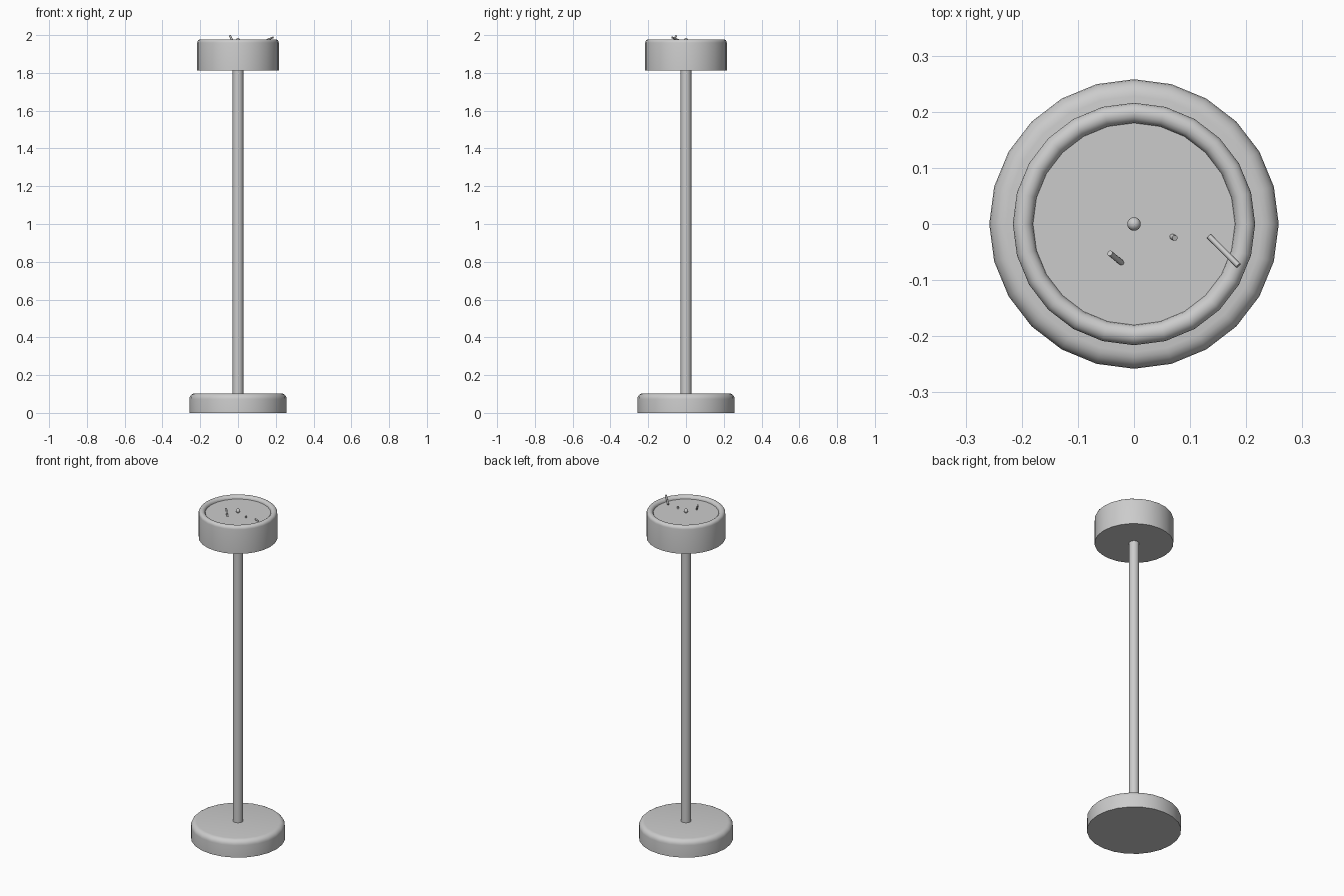
import bpy, bmesh, math
from mathutils import Vector

cube = bpy.data.objects.get("Cube")
if cube:
    bpy.data.objects.remove(cube, do_unlink=True)

grey = bpy.data.materials.new("plain grey")
grey.use_nodes = True
COLOUR = (0.6, 0.6, 0.6, 1)
grey.diffuse_color = COLOUR
grey.node_tree.nodes["Principled BSDF"].inputs["Base Color"].default_value = COLOUR


def finish(name, bm):
    """Turn a bmesh into a smooth-shaded object with sharp edges kept."""
    bmesh.ops.recalc_face_normals(bm, faces=bm.faces)
    mesh = bpy.data.meshes.new(name)
    bm.to_mesh(mesh)
    bm.free()
    mesh.materials.append(grey)
    obj = bpy.data.objects.new(name, mesh)
    bpy.context.collection.objects.link(obj)
    bpy.ops.object.select_all(action="DESELECT")
    obj.select_set(True)
    bpy.context.view_layer.objects.active = obj
    bpy.ops.object.shade_smooth_by_angle(angle=math.radians(40))
    return obj


def lathe(name, profile, sides=24):
    """Spin an (r, z) profile round the z axis; the ends are on the axis."""
    bm = bmesh.new()
    verts = [bm.verts.new((r, 0, z)) for r, z in profile]
    edges = [bm.edges.new(pair) for pair in zip(verts, verts[1:])]
    bmesh.ops.spin(bm, geom=verts + edges, cent=(0, 0, 0), axis=(0, 0, 1),
                   angle=math.tau, steps=sides)
    bmesh.ops.remove_doubles(bm, verts=bm.verts, dist=1e-4)
    return finish(name, bm)


def arc(r, z, radius, end, steps):
    """Profile points from facing outward round to the end angle."""
    angles = [math.radians(end) * i / steps for i in range(steps + 1)]
    return [(r + radius * math.cos(a), z + radius * math.sin(a)) for a in angles]


def rod(name, start, end, radius, sides=12):
    """Closed cylinder between two points."""
    a, b = Vector(start), Vector(end)
    bm = bmesh.new()
    bmesh.ops.create_cone(bm, cap_ends=True, segments=sides, radius1=radius,
                          radius2=radius, depth=(b - a).length)
    bm.transform((b - a).to_track_quat("Z", "Y").to_matrix().to_4x4())
    bmesh.ops.translate(bm, verts=bm.verts, vec=(a + b) / 2)
    return finish(name, bm)


# Weighted foot with a rounded upper edge
lathe("base", [(0, 0), (0.258, 0)] + arc(0.228, 0.073, 0.03, 90, 5) + [(0, 0.103)])

# Upright pole
rod("pole", (0, 0, 0.09), (0, 0, 1.83), 0.028, 24)

# Shallow tray with a rolled lip
lathe("tray", [(0, 1.813), (0.216, 1.813)] + arc(0.198, 1.96, 0.018, 180, 8)
      + [(0, 1.96)])

# Centre knob
bm = bmesh.new()
bmesh.ops.create_uvsphere(bm, u_segments=16, v_segments=10, radius=0.012)
bmesh.ops.translate(bm, verts=bm.verts, vec=(0, 0, 1.973))
finish("knob", bm)

# Discarded sticks in the tray
rod("upright_stick", (-0.021, -0.07, 1.955), (-0.043, -0.052, 1.998), 0.005)
rod("short_stick", (0.067, -0.022, 1.955), (0.073, -0.025, 1.971), 0.005)
rod("leaning_stick", (0.134, -0.022, 1.966), (0.186, -0.074, 1.988), 0.005)
